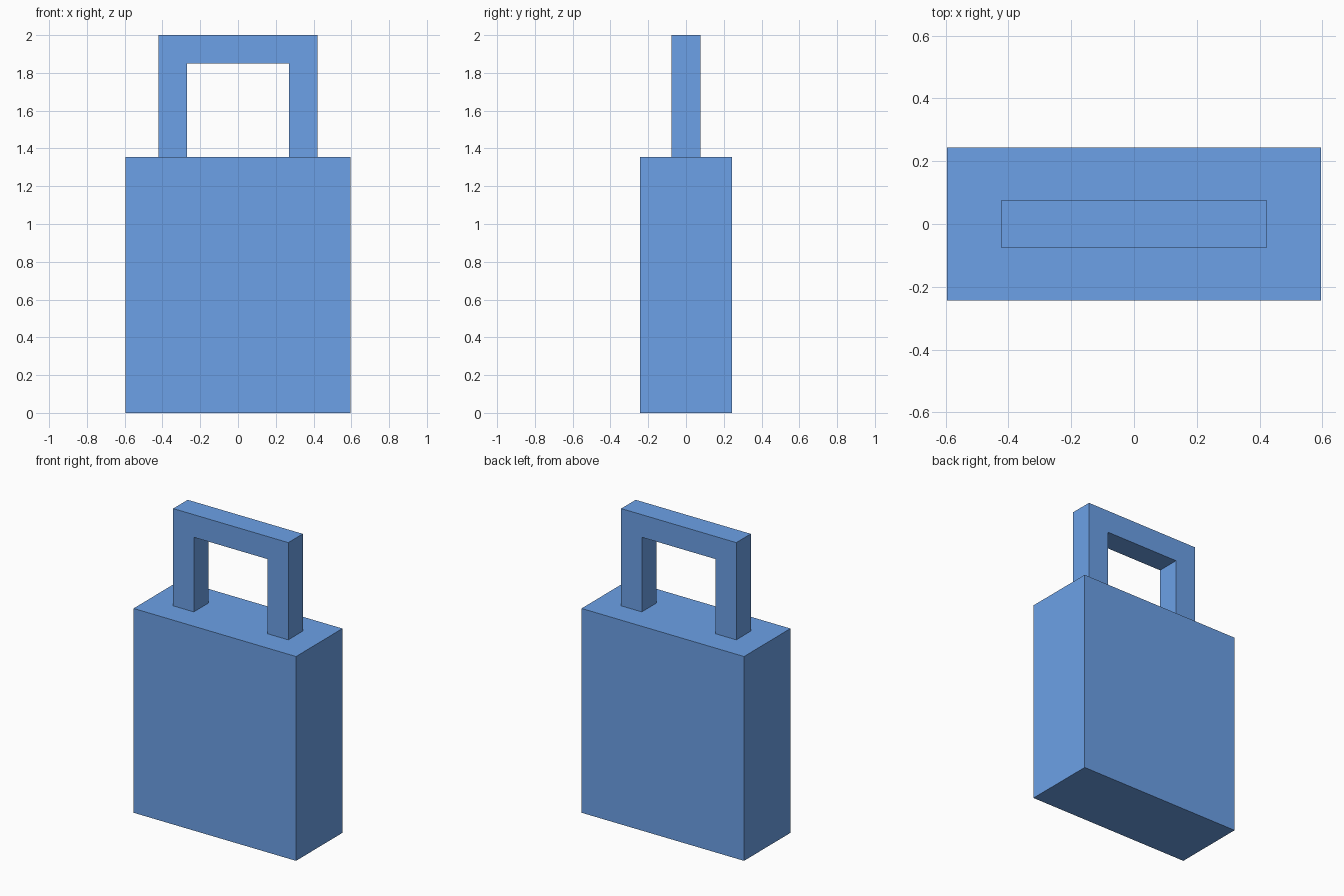
import bpy
import bmesh

if "Cube" in bpy.data.objects:
    bpy.data.objects.remove(bpy.data.objects["Cube"])

BODY_W, BODY_D, BODY_H = 1.192, 0.486, 1.355
OUTER, INNER = 0.422, 0.271      # half widths of the shackle
TOP, UNDER = 2.0, 1.85           # shackle top and underside of its crossbar
SHACKLE_D = 0.152

# Blue paint shared by both parts
blue = bpy.data.materials.new("blue_paint")
blue.diffuse_color = (0.15, 0.356, 0.8, 1)
blue.use_nodes = True
blue.node_tree.nodes["Principled BSDF"].inputs["Base Color"].default_value = blue.diffuse_color


def extruded_profile(name, points, depth):
    """Extrude an XZ outline along y, centred on y = 0."""
    bm = bmesh.new()
    face = bm.faces.new([bm.verts.new((x, -depth / 2, z)) for x, z in points])
    out = bmesh.ops.extrude_face_region(bm, geom=[face])
    moved = [v for v in out["geom"] if isinstance(v, bmesh.types.BMVert)]
    bmesh.ops.translate(bm, verts=moved, vec=(0, depth, 0))
    bmesh.ops.recalc_face_normals(bm, faces=bm.faces)
    mesh = bpy.data.meshes.new(name)
    bm.to_mesh(mesh)
    bm.free()
    mesh.materials.append(blue)
    obj = bpy.data.objects.new(name, mesh)
    bpy.context.collection.objects.link(obj)
    return obj


# Lock body: solid block standing on the ground
half = BODY_W / 2
extruded_profile("lock_body",
                 [(-half, 0), (half, 0), (half, BODY_H), (-half, BODY_H)],
                 BODY_D)

# Shackle: square-cornered arch on top of the body
right = [(INNER, UNDER), (INNER, BODY_H), (OUTER, BODY_H), (OUTER, TOP)]
left = [(-x, z) for x, z in reversed(right)]
extruded_profile("shackle", right + left, SHACKLE_D)
